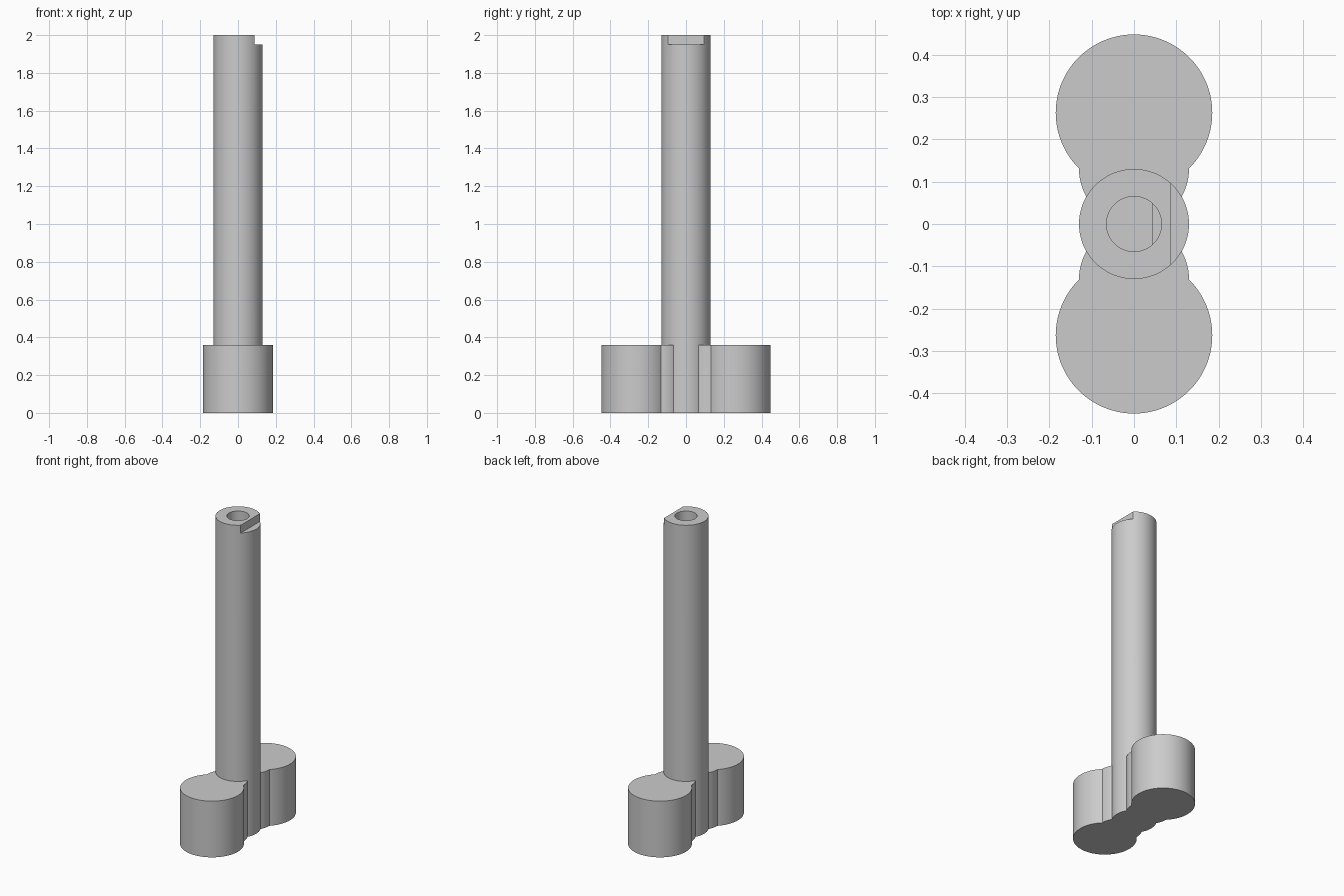
import bpy
import bmesh
import math
from mathutils import Matrix, Vector

cube = bpy.data.objects.get("Cube")
if cube:
    bpy.data.objects.remove(cube, do_unlink=True)

SHAFT_R, LOBE_R, BASE_H, TOP = 0.13, 0.185, 0.36, 2.0

grey = bpy.data.materials.new("light_grey")
grey.use_nodes = True
colour = (0.6, 0.6, 0.6, 1)
grey.diffuse_color = colour
grey.node_tree.nodes["Principled BSDF"].inputs["Base Color"].default_value = colour


def cylinder(name, radius, z0, z1, y=0.0, flat_x=None):
    """Upright cylinder, optionally cut to a D section at flat_x."""
    bm = bmesh.new()
    bmesh.ops.create_cone(bm, cap_ends=True, segments=128, radius1=radius,
                          radius2=radius, depth=z1 - z0,
                          matrix=Matrix.Translation((0, y, (z0 + z1) / 2)))
    if flat_x is not None:
        bmesh.ops.bisect_plane(bm, geom=bm.verts[:] + bm.edges[:] + bm.faces[:],
                               plane_co=Vector((flat_x, 0, 0)),
                               plane_no=Vector((1, 0, 0)), clear_outer=True)
        bmesh.ops.holes_fill(bm, edges=[e for e in bm.edges if e.is_boundary])
    return finish(name, bm)


def box(name, low, high):
    low, high = Vector(low), Vector(high)
    bm = bmesh.new()
    bmesh.ops.create_cube(bm, size=1, matrix=Matrix.Translation((low + high) / 2)
                          @ Matrix.Diagonal((*(high - low), 1)))
    return finish(name, bm)


def finish(name, bm):
    bmesh.ops.recalc_face_normals(bm, faces=bm.faces[:])
    mesh = bpy.data.meshes.new(name)
    bm.to_mesh(mesh)
    bm.free()
    mesh.materials.append(grey)
    obj = bpy.data.objects.new(name, mesh)
    bpy.context.collection.objects.link(obj)
    return obj


def combine(target, tool, operation):
    """Apply a boolean and discard the tool."""
    bpy.ops.object.select_all(action='DESELECT')
    bpy.context.view_layer.objects.active = target
    target.select_set(True)
    mod = target.modifiers.new("boolean", 'BOOLEAN')
    mod.operation, mod.object, mod.solver = operation, tool, 'EXACT'
    bpy.ops.object.modifier_apply(modifier=mod.name)
    bpy.data.objects.remove(tool, do_unlink=True)


# Shaft with a round lobe and a narrower neck on each side of its foot
body = cylinder("shaft_and_base", SHAFT_R, 0, TOP)
for side in (-1, 1):
    combine(body, cylinder("neck", SHAFT_R, 0, BASE_H, side * SHAFT_R), 'UNION')
    combine(body, cylinder("lobe", LOBE_R, 0, BASE_H, side * 0.263), 'UNION')

# Flat step at the top of the shaft
combine(body, box("step_cutter", (0.087, -0.2, 1.95), (0.3, 0.2, 2.1)), 'DIFFERENCE')

# Blind bore, round at the mouth and D-shaped deeper down
combine(body, cylinder("bore_cutter", 0.065, 1.8, 2.1), 'DIFFERENCE')
combine(body, cylinder("d_bore_cutter", 0.065, 1.6, 1.9, flat_x=0.043), 'DIFFERENCE')

bpy.ops.object.select_all(action='DESELECT')
body.select_set(True)
bpy.context.view_layer.objects.active = body
bpy.ops.object.shade_smooth_by_angle(angle=math.radians(20))
